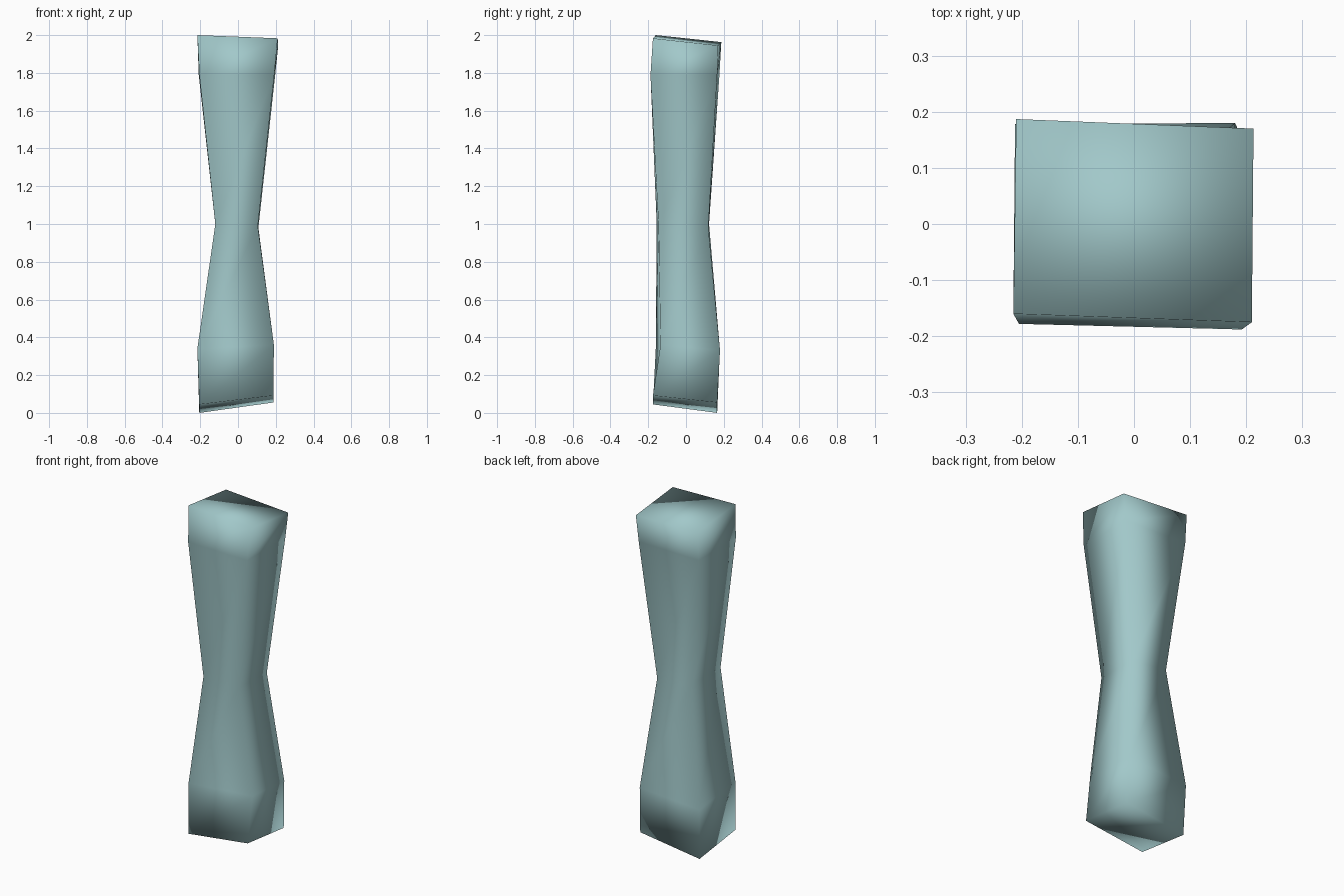
import bpy, bmesh

if "Cube" in bpy.data.objects:
    bpy.data.objects.remove(bpy.data.objects["Cube"])

# Hand-hewn post: five four-sided rings (front-left, front-right, back-right, back-left)
RINGS = [
    [(-.205, -.175, .045), (.187, -.175, .092), (.187, .165, .055), (-.205, .165, 0)],
    [(-.215, -.16, .34), (.19, -.135, .36), (.18, .18, .33), (-.212, .178, .30)],
    [(-.12, -.155, 1.0), (.105, -.145, .99), (.108, .118, .98), (-.12, .122, 1.0)],
    [(-.205, -.178, 1.79), (.192, -.188, 1.79), (.197, .165, 1.79), (-.208, .177, 1.79)],
    [(-.215, -.16, 2.0), (.21, -.175, 1.983), (.213, .17, 1.945), (-.21, .187, 1.963)],
]

bm = bmesh.new()
loops = [[bm.verts.new(p) for p in ring] for ring in RINGS]

# Sides
for low, high in zip(loops, loops[1:]):
    for i in range(4):
        j = (i + 1) % 4
        bm.faces.new((low[i], low[j], high[j], high[i]))

# End caps
bm.faces.new(loops[0][::-1])
bm.faces.new(loops[-1])

for f in bm.faces:
    f.smooth = True
mesh = bpy.data.meshes.new("waisted_post")
bm.to_mesh(mesh)
bm.free()
post = bpy.data.objects.new("waisted_post", mesh)
bpy.context.collection.objects.link(post)

# Pale teal finish
mat = bpy.data.materials.new("pale_teal")
mat.diffuse_color = (0.36, 0.58, 0.59, 1)
mat.use_nodes = True
mat.node_tree.nodes["Principled BSDF"].inputs["Base Color"].default_value = mat.diffuse_color
mesh.materials.append(mat)
